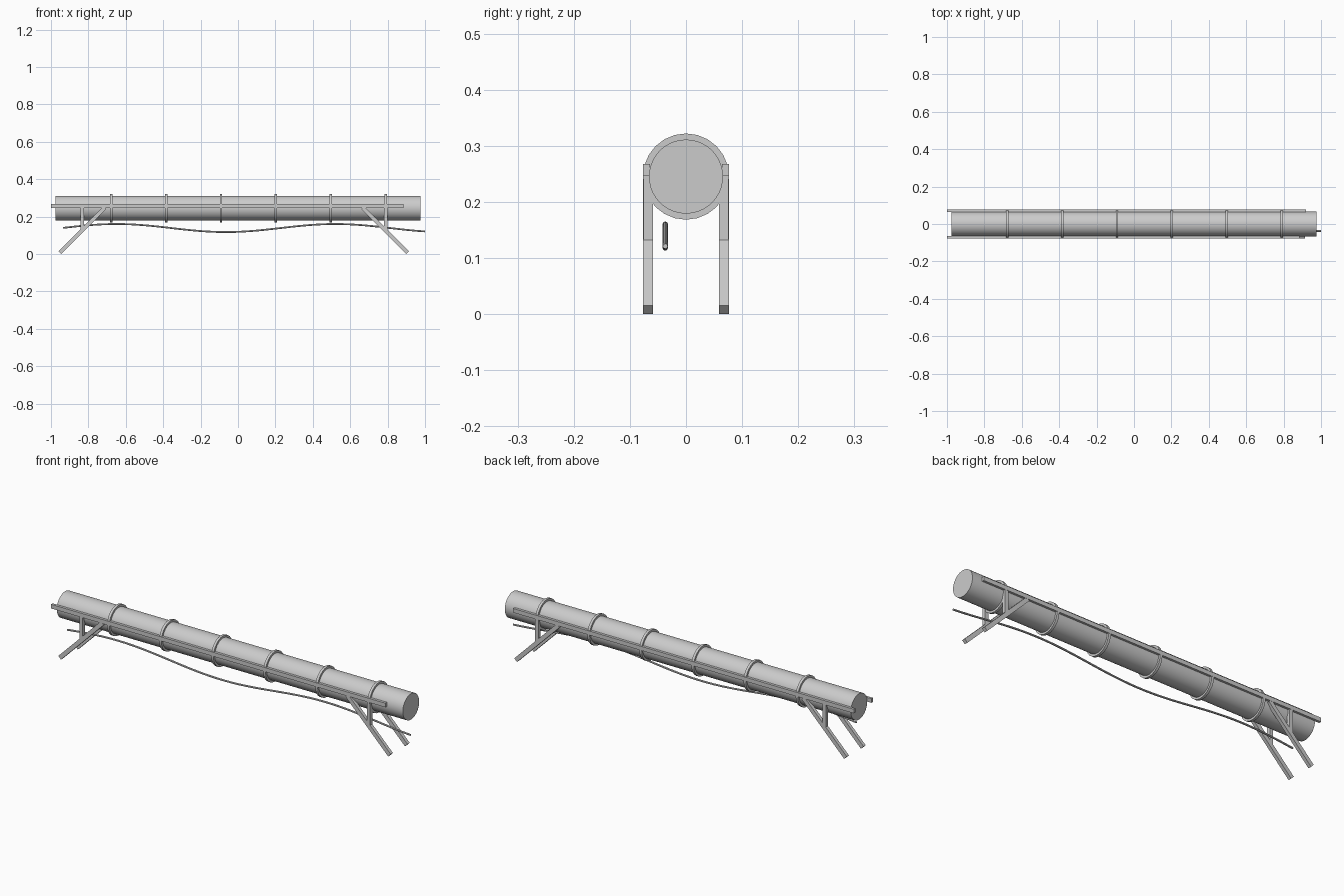
import bpy, math
from mathutils import Vector

if "Cube" in bpy.data.objects:
    bpy.data.objects.remove(bpy.data.objects["Cube"])

AXIS_Z = 0.245
R_PIPE = 0.066


def smooth(obj):
    bpy.ops.object.select_all(action='DESELECT')
    obj.select_set(True)
    bpy.context.view_layer.objects.active = obj
    bpy.ops.object.shade_smooth_by_angle(angle=math.radians(35))


def cylinder(name, x, radius, length, sides):
    bpy.ops.mesh.primitive_cylinder_add(vertices=sides, radius=radius, depth=length,
                                        location=(x, 0, AXIS_Z), rotation=(0, math.pi / 2, 0))
    obj = bpy.context.object
    obj.name = name
    smooth(obj)
    return obj


def beam(name, a, b, width_y, width):
    """Square-ended bar between two points in an xz plane."""
    a, b = Vector(a), Vector(b)
    d = b - a
    bpy.ops.mesh.primitive_cube_add(size=1, location=(a + b) / 2,
                                    rotation=(0, math.atan2(d.x, d.z), 0))
    obj = bpy.context.object
    obj.name = name
    obj.scale = (width, width_y, d.length)
    bpy.ops.object.transform_apply(location=False, rotation=False, scale=True)
    return obj


# Main tube
cylinder("main_tube", 0, R_PIPE, 1.95, 40)

# Clamp rings around the tube
for i in range(6):
    cylinder(f"clamp_ring_{i + 1}", -0.678 + i * 0.2935, 0.0768, 0.013, 24)

# Side rails, the rear one slightly longer
for side, s, x_end in (("front", -1, 0.885), ("back", 1, 0.92)):
    beam(f"{side}_rail", (-1.0, s * 0.0705, 0.257), (x_end, s * 0.0705, 0.257), 0.013, 0.021)

    # Splayed legs and upright braces at both ends
    for end, foot, top, brace in (("left", -0.952, -0.712, -0.832),
                                  ("right", 0.907, 0.667, 0.789)):
        y = s * 0.0675
        beam(f"{side}_{end}_leg", (foot, y, 0.0075), (top, y, 0.2475), 0.0175, 0.0212)
        beam(f"{side}_{end}_brace", (brace, y, 0.132), (brace, y, 0.25), 0.0172, 0.019)

# Wavy cable hanging below the tube
curve = bpy.data.curves.new("cable", 'CURVE')
curve.dimensions = '3D'
curve.bevel_depth = 0.0047
curve.bevel_resolution = 2
curve.use_fill_caps = True
spline = curve.splines.new('POLY')
N = 48
spline.points.add(N)
for i, p in enumerate(spline.points):
    x = -0.935 + 1.934 * i / N
    z = 0.139 + 0.0215 * math.cos((x + 0.65) / 1.17 * math.tau)
    p.co = (x, -0.037, z, 1)
    
cable = bpy.data.objects.new("cable", curve)
bpy.context.collection.objects.link(cable)
bpy.ops.object.select_all(action='DESELECT')
cable.select_set(True)
bpy.context.view_layer.objects.active = cable
bpy.ops.object.convert(target='MESH')
smooth(bpy.context.object)
